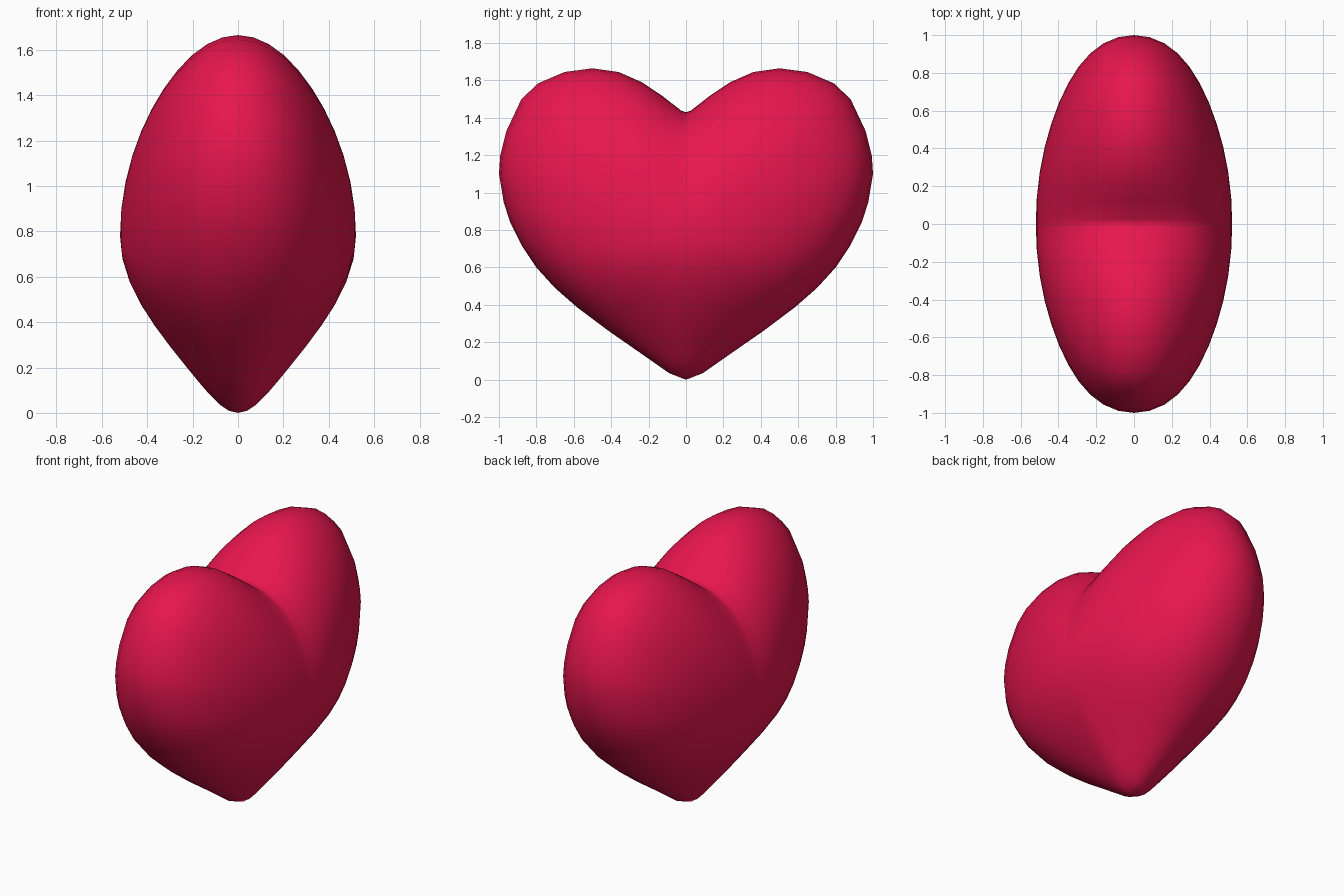
import bpy, bmesh, math

if "Cube" in bpy.data.objects:
    bpy.data.objects.remove(bpy.data.objects["Cube"])

HALF_THICK = 0.52
MID_Z = 0.78
RINGS = 22

# Right half of the heart outline (y, z), from the tip up to the cleft
half = [(0, 0.0), (0.09, 0.035), (0.24, 0.14), (0.42, 0.265), (0.58, 0.385),
        (0.70, 0.49), (0.80, 0.60), (0.88, 0.72), (0.94, 0.84), (0.975, 0.95),
        (1.0, 1.10), (0.993, 1.20), (0.96, 1.33), (0.88, 1.50), (0.79, 1.585),
        (0.65, 1.645), (0.50, 1.665), (0.36, 1.645), (0.235, 1.59),
        (0.13, 1.52), (0.025, 1.438), (0, 1.43)]
outline = half + [(-y, z) for y, z in half[-2:0:-1]]

# Outline in polar form, plus a softened copy for the inner rings
polar = [(math.atan2(z - MID_Z, y), math.hypot(y, z - MID_Z)) for y, z in outline]
polar.sort()


def radius(a):
    pts = [(polar[-1][0] - math.tau, polar[-1][1])] + polar + \
          [(polar[0][0] + math.tau, polar[0][1])]
    for (a0, r0), (a1, r1) in zip(pts, pts[1:]):
        if a0 <= a <= a1:
            return r0 + (r1 - r0) * (a - a0) / (a1 - a0)


def soft_radius(a, sigma=0.32):
    total = weight = 0
    for i in range(-12, 13):
        d = i * sigma / 5
        w = math.exp(-0.5 * (d / sigma) ** 2)
        total += w * radius((a + d + math.pi) % math.tau - math.pi)
        weight += w
    return total / weight


spokes = [(a, r, soft_radius(a)) for a, r in polar]

# Puffed body: rings shrink and soften towards both side poles
bm = bmesh.new()
rings = []
for i in range(1, RINGS):
    phi = math.pi * i / RINGS
    s, c = math.sin(phi), math.cos(phi)
    blend = 1 - s ** 2.5
    ring = []
    for a, r, soft in spokes:
        rr = (r + (soft - r) * blend) * s
        up, side = math.sin(a), math.cos(a)
        if up < 0:                                 # thinner towards the tip
            fat = 1 - (0.56 * s ** 2 - 0.1 * s ** 8) * abs(up) ** 3
        else:                                      # slightly thinner lobe tops
            fat = 1 - 0.2 * up ** 6 * s ** 2
        fat += 0.15 * s ** 6 * side ** 4           # blunter outer sides
        ring.append(bm.verts.new((HALF_THICK * c * fat, rr * side,
                                  MID_Z + rr * up)))
    rings.append(ring)

n = len(spokes)
for a, b in zip(rings, rings[1:]):
    for j in range(n):
        k = (j + 1) % n
        bm.faces.new((a[j], a[k], b[k], b[j]))
for x, ring in ((HALF_THICK, rings[0]), (-HALF_THICK, rings[-1])):
    pole = bm.verts.new((x, 0, MID_Z))
    for j in range(n):
        bm.faces.new((pole, ring[j], ring[(j + 1) % n]))
bmesh.ops.recalc_face_normals(bm, faces=bm.faces)
for f in bm.faces:
    f.smooth = True

mesh = bpy.data.meshes.new("heart")
bm.to_mesh(mesh)
bm.free()
heart = bpy.data.objects.new("heart", mesh)
bpy.context.collection.objects.link(heart)

# Red material
red = bpy.data.materials.new("heart_red")
red.diffuse_color = (0.8, 0.008, 0.075, 1)
red.use_nodes = True
red.node_tree.nodes["Principled BSDF"].inputs["Base Color"].default_value = red.diffuse_color
mesh.materials.append(red)
